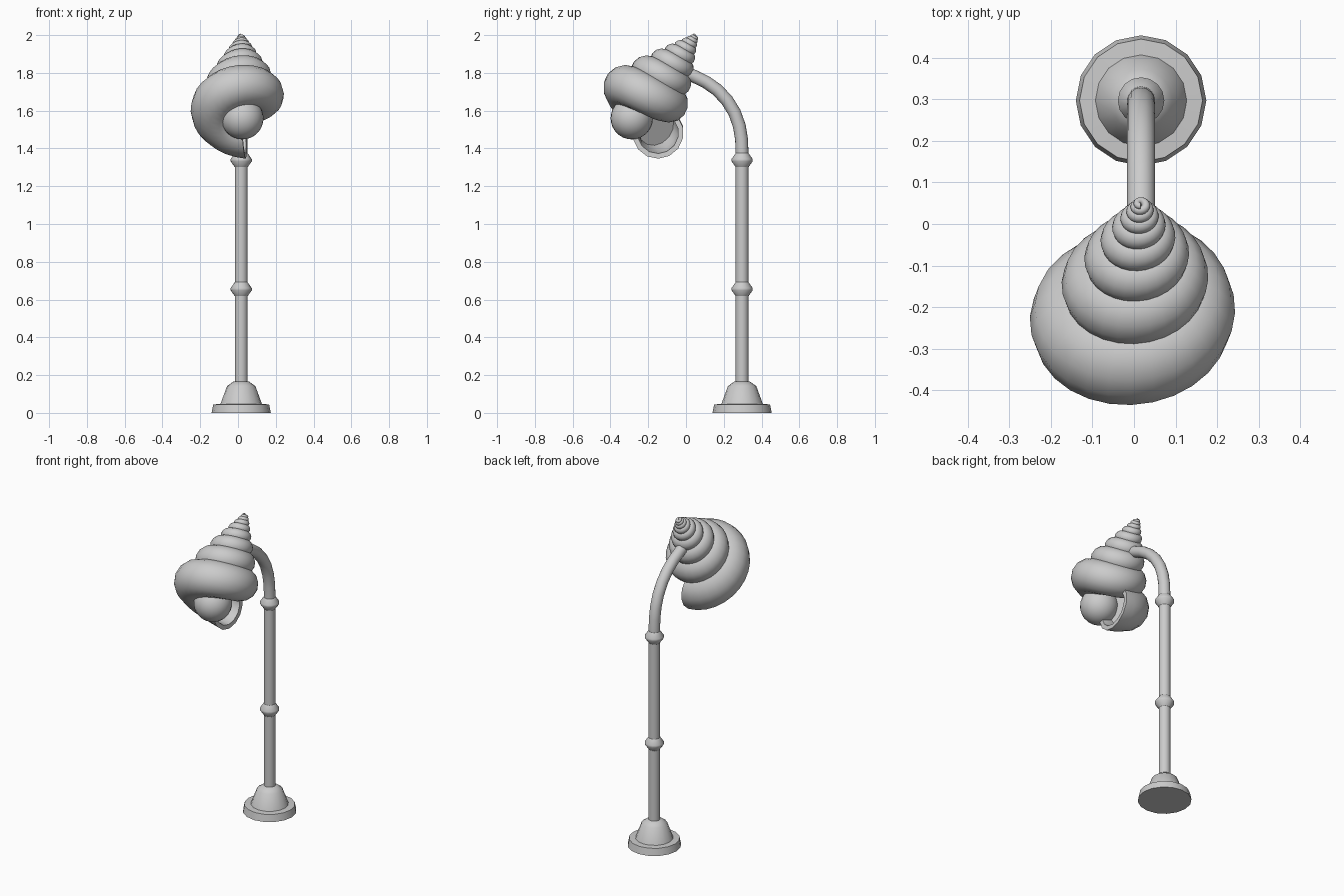
import bpy, bmesh, math
from mathutils import Vector

if "Cube" in bpy.data.objects:
    bpy.data.objects.remove(bpy.data.objects["Cube"])

CX, CY = 0.017, 0.297          # post position


def finish(name, bm, angle=40):
    bmesh.ops.recalc_face_normals(bm, faces=bm.faces)
    me = bpy.data.meshes.new(name)
    bm.to_mesh(me)
    bm.free()
    ob = bpy.data.objects.new(name, me)
    bpy.context.collection.objects.link(ob)
    bpy.ops.object.select_all(action='DESELECT')
    ob.select_set(True)
    bpy.context.view_layer.objects.active = ob
    bpy.ops.object.shade_smooth_by_angle(angle=math.radians(angle))
    return ob


def skin(bm, rings):
    """Bridge successive closed point rings and cap both ends."""
    vs = [[bm.verts.new(p) for p in r] for r in rings]
    n = len(vs[0])
    for a, b in zip(vs, vs[1:]):
        for i in range(n):
            j = (i + 1) % n
            bm.faces.new((a[i], a[j], b[j], b[i]))
    bm.faces.new(vs[0])
    bm.faces.new(vs[-1])


def circle(c, u, v, r, n):
    return [c + r * (math.cos(2 * math.pi * i / n) * u + math.sin(2 * math.pi * i / n) * v)
            for i in range(n)]


def lathe(name, profile, n=16):
    bm = bmesh.new()
    skin(bm, [circle(Vector((CX, CY, z)), Vector((1, 0, 0)), Vector((0, 1, 0)), r, n)
              for r, z in profile])
    return finish(name, bm)


# Stepped foot, post and collars
lathe("base", [(0.157, 0), (0.148, 0.045), (0.11, 0.047), (0.075, 0.142), (0.04, 0.167)])
lathe("post", [(0.034, 0.15), (0.034, 1.38)])
for label, z in (("lower", 0.655), ("upper", 1.338)):
    lathe(label + "_collar", [(0.034, z - 0.037), (0.056, z - 0.006), (0.056, z + 0.006), (0.034, z + 0.037)])

# Curved arm from the post into the shell
path = [(0.297, 1.37), (0.294, 1.45), (0.282, 1.52), (0.257, 1.59), (0.217, 1.655),
        (0.165, 1.71), (0.105, 1.752), (0.03, 1.788), (-0.05, 1.815)]
pts = [Vector((CX, y, z)) for y, z in path]
rings = []
for i, p in enumerate(pts):
    t = (pts[min(i + 1, len(pts) - 1)] - pts[max(i - 1, 0)]).normalized()
    if i == 0:
        t = Vector((0, 0, 1))
    side = Vector((1, 0, 0))
    rings.append(circle(p, side, side.cross(t), 0.034, 16))
bm = bmesh.new()
skin(bm, rings)
finish("arm", bm)

# Spiral shell: a tube growing along a tilted cone, with a hollow mouth
APEX = Vector((CX, 0.07, 2.02))
AXIS = Vector((0, -0.61, -0.79)).normalized()
BACK = Vector((0, 0.79, -0.61)).normalized()
SIDE = Vector((1, 0, 0))
GROWTH, TURNS, END, STEPS = 1.4, 8.5, 0.1, 28


def section(a, thin=1.0):
    s = GROWTH ** (a / (2 * math.pi))
    out = math.cos(a) * BACK + math.sin(a) * SIDE
    c = APEX + s * (0.557 * AXIS + 0.156 * out)
    return circle(c, out, AXIS, 0.135 * s * thin, 14)


count = int(TURNS * STEPS)
step = 2 * math.pi / STEPS
rings = [section(END - (count - k) * step) for k in range(count + 1)]
rings += [section(END - k * step, 0.8) for k in range(0, 4)]
bm = bmesh.new()
skin(bm, rings)
finish("shell", bm, 50)

# Round lamp bulb under the shell
bm = bmesh.new()
bmesh.ops.create_uvsphere(bm, u_segments=24, v_segments=16, radius=0.112)
bulb = finish("bulb", bm)
bulb.location = (0.023, -0.287, 1.56)
